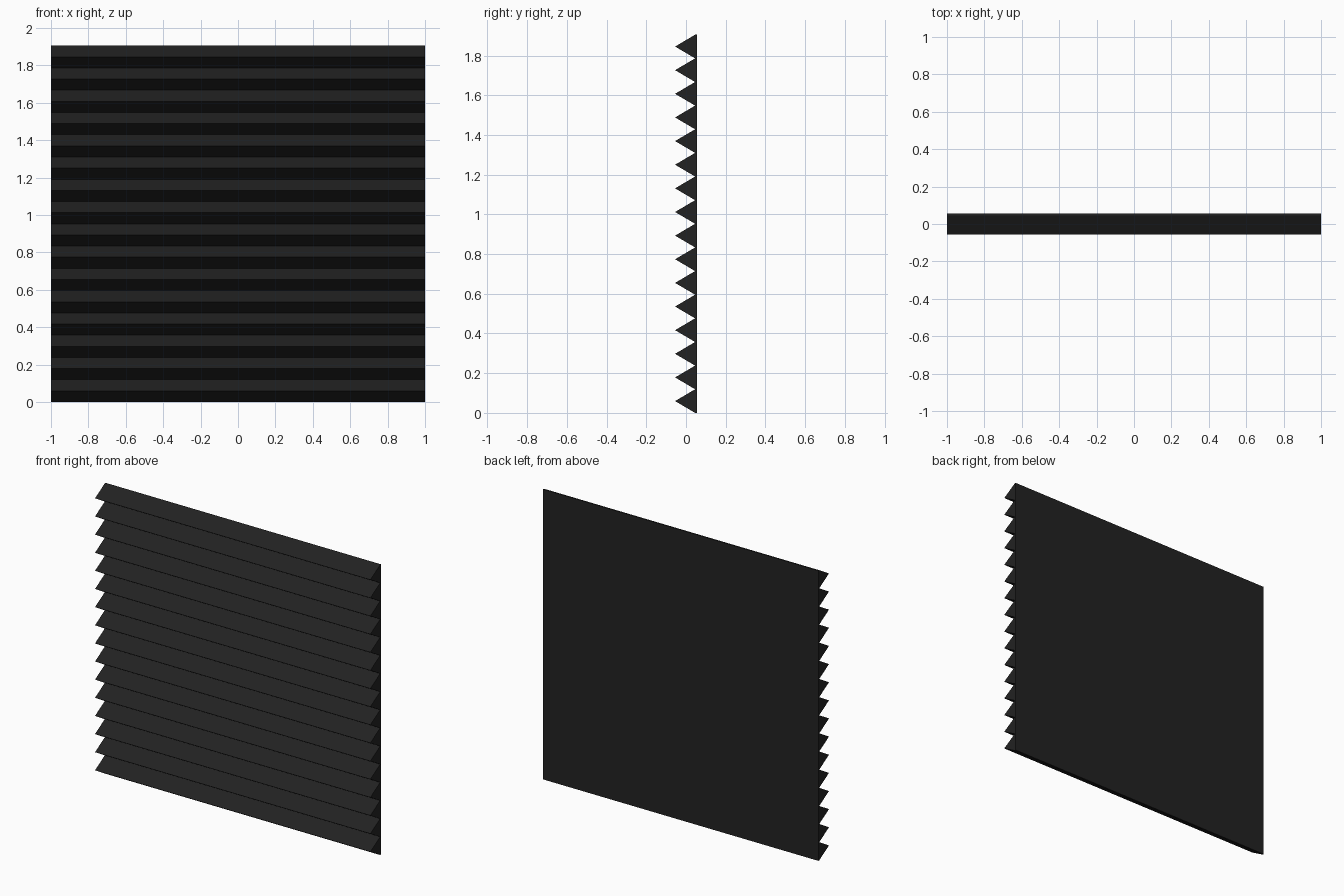
import bpy, bmesh

if "Cube" in bpy.data.objects:
    bpy.data.objects.remove(bpy.data.objects["Cube"])

TEETH, HEIGHT = 16, 1.905
PITCH = HEIGHT / TEETH
TIP, VALLEY, BACK = -0.055, 0.046, 0.055

# Sawtooth side profile in (y, z), closed by the flat back
profile = [(BACK, HEIGHT), (BACK, 0), (VALLEY, 0)]
for i in range(TEETH):
    profile += [(TIP, (i + 0.5) * PITCH), (VALLEY, (i + 1) * PITCH)]

# Extrude the profile across the full width
bm = bmesh.new()
face = bm.faces.new([bm.verts.new((-1, y, z)) for y, z in profile])
ext = bmesh.ops.extrude_face_region(bm, geom=[face], use_keep_orig=True)
moved = [g for g in ext["geom"] if isinstance(g, bmesh.types.BMVert)]
bmesh.ops.translate(bm, verts=moved, vec=(2, 0, 0))
bmesh.ops.recalc_face_normals(bm, faces=bm.faces)
bmesh.ops.triangulate(bm, faces=[f for f in bm.faces if len(f.verts) > 4])

mesh = bpy.data.meshes.new("wedge_foam_panel")
bm.to_mesh(mesh)
bm.free()
panel = bpy.data.objects.new("wedge_foam_panel", mesh)
bpy.context.collection.objects.link(panel)

# Charcoal foam
mat = bpy.data.materials.new("charcoal_foam")
mat.diffuse_color = (0.016, 0.016, 0.016, 1)
mat.use_nodes = True
mat.node_tree.nodes["Principled BSDF"].inputs["Base Color"].default_value = mat.diffuse_color
mesh.materials.append(mat)
